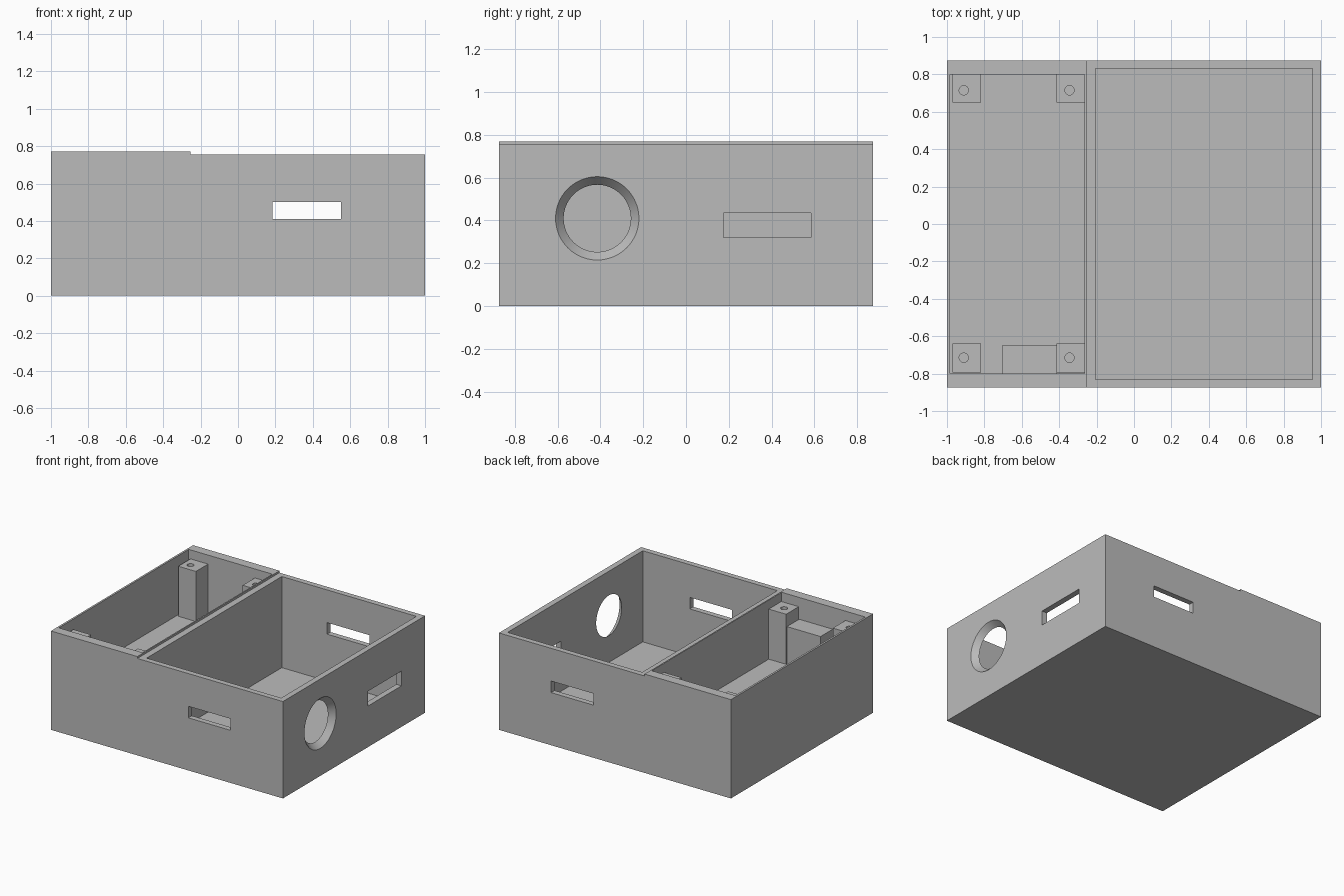
import bpy, bmesh, math
from mathutils import Matrix

if "Cube" in bpy.data.objects:
    bpy.data.objects.remove(bpy.data.objects["Cube"], do_unlink=True)

grey = bpy.data.materials.new("plain_grey")
grey.use_nodes = True
grey.diffuse_color = (0.5, 0.5, 0.5, 1)
grey.node_tree.nodes["Principled BSDF"].inputs["Base Color"].default_value = (0.5, 0.5, 0.5, 1)


def add_object(name, bm):
    bmesh.ops.recalc_face_normals(bm, faces=bm.faces)
    mesh = bpy.data.meshes.new(name)
    bm.to_mesh(mesh)
    bm.free()
    mesh.materials.append(grey)
    obj = bpy.data.objects.new(name, mesh)
    bpy.context.collection.objects.link(obj)
    return obj


def box(name, xs, ys, zs):
    bm = bmesh.new()
    bmesh.ops.create_cube(bm, size=1)
    for v in bm.verts:
        v.co = [r[0] if c < 0 else r[1] for c, r in zip(v.co, (xs, ys, zs))]
    return add_object(name, bm)


def cone(name, centre, r1, r2, depth, sides, rotation=Matrix()):
    bm = bmesh.new()
    bmesh.ops.create_cone(bm, cap_ends=True, segments=sides, radius1=r1, radius2=r2,
                          depth=depth, matrix=Matrix.Translation(centre) @ rotation)
    return add_object(name, bm)


def cut(target, cutters):
    for cutter in cutters:
        mod = target.modifiers.new("cut", "BOOLEAN")
        mod.operation, mod.solver, mod.object = "DIFFERENCE", "EXACT", cutter
    bpy.context.view_layer.update()
    graph = bpy.context.evaluated_depsgraph_get()
    mesh = bpy.data.meshes.new_from_object(target.evaluated_get(graph))
    target.modifiers.clear()
    target.data = mesh
    for cutter in cutters:
        bpy.data.objects.remove(cutter, do_unlink=True)


# Case body: stepped side profile pushed front to back
bm = bmesh.new()
profile = [(-1, 0), (1, 0), (1, .755), (-.255, .755), (-.255, .77), (-1, .77)]
face = bm.faces.new([bm.verts.new((x, -.875, z)) for x, z in profile])
push = bmesh.ops.extrude_face_region(bm, geom=[face])
bmesh.ops.translate(bm, vec=(0, 1.75, 0),
                    verts=[g for g in push["geom"] if isinstance(g, bmesh.types.BMVert)])
case = add_object("case_body", bm)

# Compartments, front and back slots, side slot and flared round port
cut(case, [
    box("main_pocket", (-.205, .955), (-.832, .832), (.045, 1)),
    box("side_pocket", (-.985, -.265), (-.80, .80), (.31, 1)),
    box("long_slot", (.185, .55), (-1, 1), (.41, .50)),
    box("side_slot", (.9, 1.1), (.175, .585), (.32, .435)),
    cone("round_port", (.9775, -.415, .41), .155, .197, .05, 64,
         Matrix.Rotation(math.pi / 2, 4, "Y")),
])

# Mounting posts with screw holes
for end, y0, y1 in (("front", -.795, -.64), ("back", .65, .80)):
    for side, x0, x1, hx in (("right", -.97, -.818, -.91), ("left", -.415, -.265, -.345)):
        post = box(f"{end}_{side}_post", (x0, x1), (y0, y1), (.30, .70))
        hy = math.copysign(.715, y0)
        cut(post, [cone("screw_hole", (hx, hy, .65), .025, .025, .3, 24)])

# Support block beside the front post
box("support_block", (-.705, -.415), (-.80, -.65), (.30, .60))

# Smooth only the round port and screw holes
bpy.ops.object.select_all(action="DESELECT")
for obj in bpy.context.collection.objects:
    if obj.type == "MESH" and (obj == case or obj.name.endswith("post")):
        obj.select_set(True)
bpy.context.view_layer.objects.active = case
bpy.ops.object.shade_smooth_by_angle(angle=math.radians(30))
